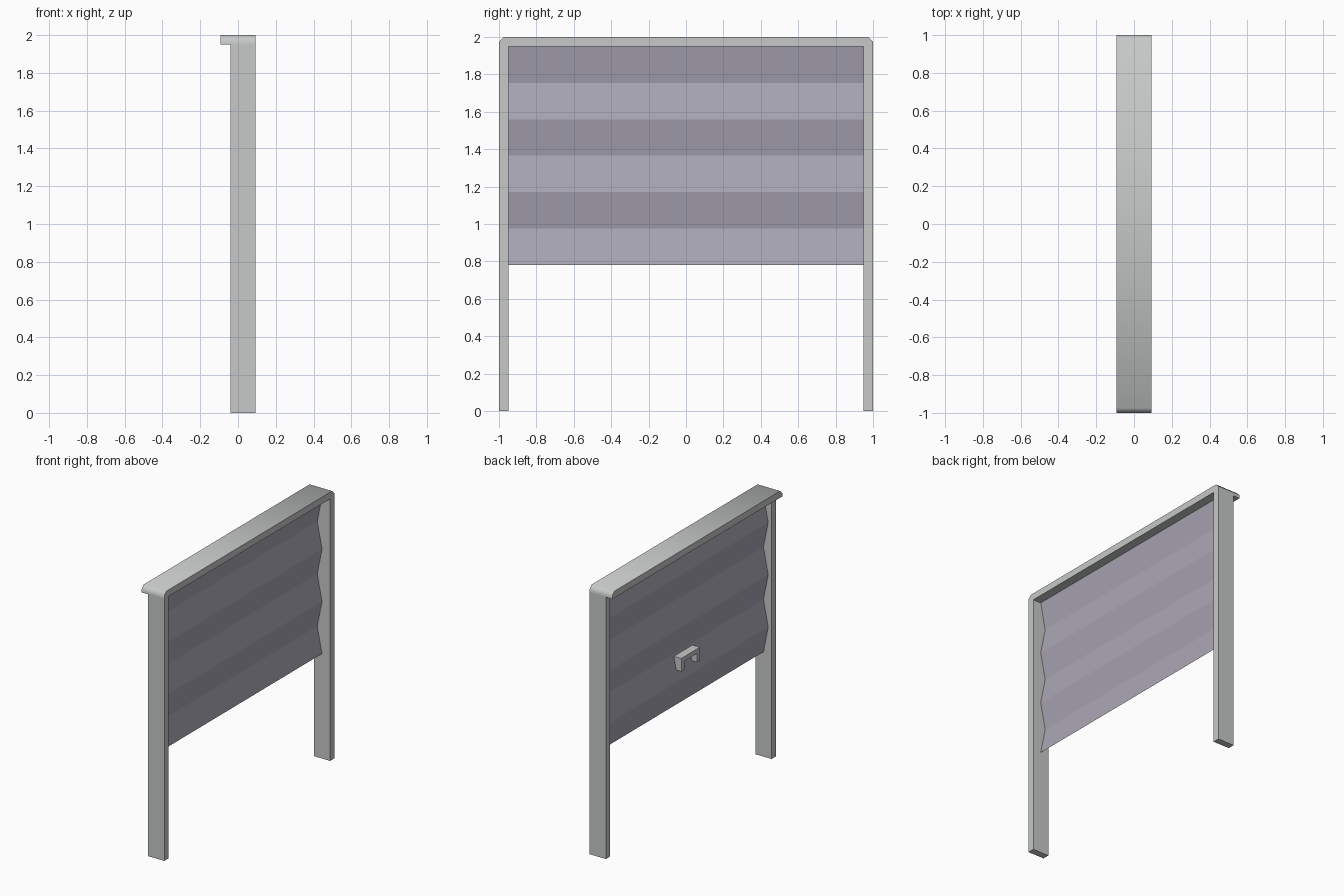
import bpy
import bmesh
import math

cube = bpy.data.objects.get("Cube")
if cube:
    bpy.data.objects.remove(cube, do_unlink=True)


def make_material(name, colour):
    mat = bpy.data.materials.new(name)
    mat.use_nodes = True
    mat.diffuse_color = (*colour, 1)
    mat.node_tree.nodes["Principled BSDF"].inputs["Base Color"].default_value = (*colour, 1)
    return mat


metal = make_material("light grey metal", (0.57, 0.58, 0.58))
sheet = make_material("lavender grey sheet", (0.41, 0.39, 0.47))


def finish(bm, name, mat, smooth_angle=None):
    mesh = bpy.data.meshes.new(name)
    bm.to_mesh(mesh)
    bm.free()
    mesh.materials.append(mat)
    obj = bpy.data.objects.new(name, mesh)
    bpy.context.collection.objects.link(obj)
    if smooth_angle:
        bpy.ops.object.select_all(action='DESELECT')
        obj.select_set(True)
        bpy.context.view_layer.objects.active = obj
        bpy.ops.object.shade_smooth_by_angle(angle=math.radians(smooth_angle))
    return obj


def arch_faces(bm, x, half, wall, low, under, top, chamfer):
    """Flat arch in the y-z plane: a cap and two legs sharing edges."""
    outer, inner = half, half - wall
    if chamfer:
        crown = [(-outer, top - chamfer), (-outer + chamfer, top),
                 (outer - chamfer, top), (outer, top - chamfer)]
    else:
        crown = [(-outer, top), (outer, top)]
    outline = [(-outer, under)] + crown + [(outer, under), (inner, under), (-inner, under)]
    v = [bm.verts.new((x, y, z)) for y, z in outline]
    cap = bm.faces.new(v)
    legs = []
    for a, b in ((v[0], v[-1]), (v[-2], v[-3])):
        foot = [bm.verts.new((x, p.co.y, low)) for p in (b, a)]
        legs.append(bm.faces.new([a, b] + foot))
    return cap, legs


def extrude_x(bm, faces, distance):
    new = bmesh.ops.extrude_face_region(bm, geom=faces, use_keep_orig=True)["geom"]
    verts = [g for g in new if isinstance(g, bmesh.types.BMVert)]
    bmesh.ops.translate(bm, verts=verts, vec=(distance, 0, 0))
    return verts


# Frame: chamfered arch with an overhanging lip along the top
BACK, FRONT, LIP = -0.04, 0.093, -0.093
bm = bmesh.new()
cap, legs = arch_faces(bm, BACK, 1.0, 0.05, 0.0, 1.95, 2.0, 0.025)
extrude_x(bm, [cap] + legs, FRONT - BACK)
extrude_x(bm, [cap], LIP - BACK)
bm.faces.remove(cap)
bmesh.ops.recalc_face_normals(bm, faces=bm.faces)
finish(bm, "frame", metal, 50)

# Panel: folded sheet hanging inside the frame
X_IN, X_OUT = -0.012, 0.027
TOP, BOTTOM, FOLDS = 1.95, 0.78, 6
STEP = (TOP - BOTTOM) / FOLDS
bm = bmesh.new()
rows = []
for i in range(FOLDS + 1):
    x = X_IN if i % 2 else X_OUT
    rows.append([bm.verts.new((x, y, TOP - i * STEP)) for y in (-0.95, 0.95)])
for upper, lower in zip(rows, rows[1:]):
    bm.faces.new([lower[0], lower[1], upper[1], upper[0]])
finish(bm, "folded_panel", sheet)

# Handle: small bracket whose back follows the slope of the panel fold
bm = bmesh.new()
cap, legs = arch_faces(bm, -0.038, 0.11, 0.037, 1.055, 1.12, 1.153, 0)
fold_low = TOP - 5 * STEP
for v in extrude_x(bm, [cap] + legs, 0.05):
    v.co.x = X_IN + (X_OUT - X_IN) * (v.co.z - fold_low) / STEP - 0.001
bmesh.ops.recalc_face_normals(bm, faces=bm.faces)
finish(bm, "handle", metal)
